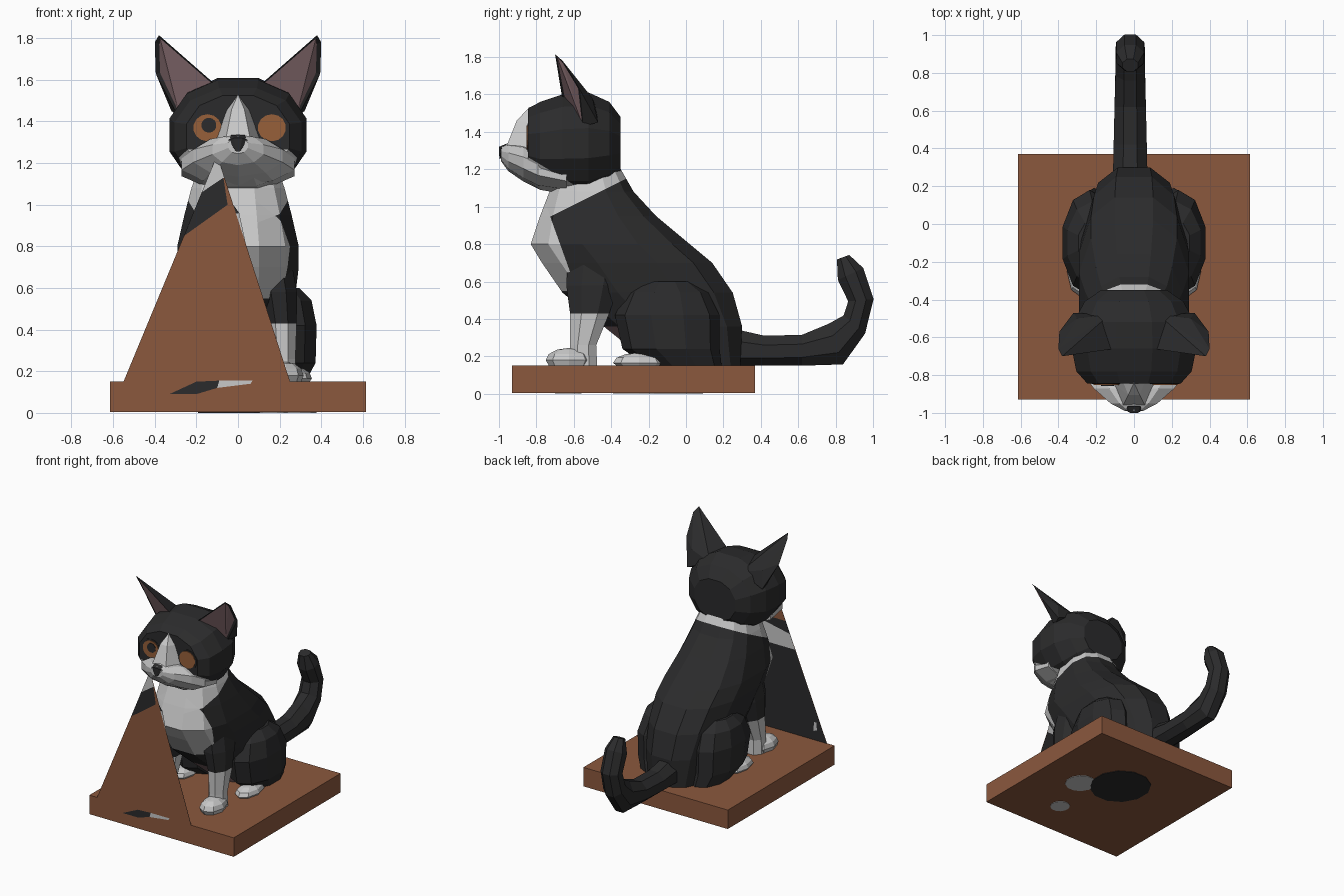
import bpy, bmesh, math
from mathutils import Vector

if "Cube" in bpy.data.objects:
    bpy.data.objects.remove(bpy.data.objects["Cube"])

FLOOR = 0.15


def material(name, rgb):
    m = bpy.data.materials.new(name)
    m.diffuse_color = (*rgb, 1)
    m.use_nodes = True
    m.node_tree.nodes["Principled BSDF"].inputs["Base Color"].default_value = m.diffuse_color
    return m


BLACK, WHITE, BROWN, ORANGE, PINK = range(5)
MATS = [material("black fur", (0.024, 0.024, 0.025)), material("white fur", (0.58, 0.58, 0.58)),
        material("brown wood", (0.26, 0.098, 0.048)), material("orange eye", (0.31, 0.115, 0.042)),
        material("pink skin", (0.29, 0.18, 0.195))]


def finish(name, bm, color, floor=False):
    """Colour faces by a constant or a rule on the face centre, and make an object."""
    if floor:
        for v in bm.verts:
            v.co.z = max(v.co.z, FLOOR)
    for f in bm.faces:
        f.material_index = color(f.calc_center_median()) if callable(color) else color
    return add(name, bm)


def add(name, bm):
    me = bpy.data.meshes.new(name)
    bm.to_mesh(me)
    bm.free()
    for m in MATS:
        me.materials.append(m)
    ob = bpy.data.objects.new(name, me)
    bpy.context.collection.objects.link(ob)
    return ob


def loft(name, rings, color, n=12, p=1.0, cuts=(), floor=False):
    """Rings (x, y, z, half width, half depth, angle of depth axis in the yz plane)."""
    bm = bmesh.new()
    rows = []
    pw = lambda t: math.copysign(abs(t) ** p, t)
    for x, y, z, rx, rv, a in rings:
        a = math.radians(a)
        row = []
        for i in range(n):
            t = 2 * math.pi * (i + 0.5) / n
            u, v = rx * pw(math.cos(t)), rv * pw(math.sin(t)) / pw(math.cos(math.pi / n) if n % 4 == 0 else 1)
            row.append(bm.verts.new((x + u, y + v * math.cos(a), z + v * math.sin(a))))
        rows.append(row)
    for r, q in zip(rows, rows[1:]):
        for i in range(n):
            j = (i + 1) % n
            bm.faces.new((r[i], r[j], q[j], q[i]))
    bm.faces.new(rows[0])
    bm.faces.new(rows[-1])
    for co, no in cuts:
        bmesh.ops.bisect_plane(bm, geom=bm.verts[:] + bm.edges[:] + bm.faces[:],
                               plane_co=co, plane_no=no)
    bmesh.ops.recalc_face_normals(bm, faces=bm.faces[:])
    return finish(name, bm, color, floor)


def blob(name, loc, radii, color, seg=10, rows=7, floor=False):
    bm = bmesh.new()
    bmesh.ops.create_uvsphere(bm, u_segments=seg, v_segments=rows, radius=1)
    for v in bm.verts:
        v.co = Vector(loc) + Vector([c * r for c, r in zip(v.co, radii)])
    return finish(name, bm, color, floor)


def disc(name, x, y, z, rx, rz, color):
    """Thin round plate facing the front."""
    return loft(name, [(x, y, z, rx, rz, 90), (x, y + 0.008, z, rx, rz, 90)], color, n=14)


def hull(points):
    bm = bmesh.new()
    for pt in points:
        bm.verts.new(pt)
    bmesh.ops.convex_hull(bm, input=bm.verts[:])
    bmesh.ops.recalc_face_normals(bm, faces=bm.faces[:])
    return bm


def sheet(name, y, polys):
    """Flat upright panel made of coloured polygons given as (x, z) points."""
    bm = bmesh.new()
    for color, pts in polys:
        bm.faces.new([bm.verts.new((x, y, z)) for x, z in pts]).material_index = color
    return add(name, bm)


# Wooden base
bm = bmesh.new()
bmesh.ops.create_cube(bm, size=1)
for v in bm.verts:
    v.co = (v.co.x * 1.23, v.co.y * 1.3 - 0.28, FLOOR if v.co.z > 0 else 0.004)
finish("base", bm, BROWN)

# Painted patches under the base and on its front
for x, y, r, c in [(0.02, -0.13, 0.22, BLACK), (0.27, -0.28, 0.11, WHITE), (0.17, -0.63, 0.07, WHITE)]:
    loft("under_patch", [(x, y, 0, r, r, 0), (x, y, 0.006, r, r, 0)], c)
sheet("front_patch", -0.933, [
    (BLACK, [(-0.33, 0.09), (-0.2, 0.09), (-0.1, 0.12), (-0.09, 0.155), (-0.2, 0.15)]),
    (WHITE, [(-0.1, 0.12), (0.06, 0.14), (0.07, 0.155), (-0.09, 0.155)])])

# Upright triangular panel: front and back skins
sheet("panel_front", -0.930, [
    (BROWN, [(-0.55, 0.15), (0.25, 0.15), (-0.065, 1.13), (-0.05, 1.0), (-0.26, 0.85)]),
    (BLACK, [(-0.26, 0.85), (-0.05, 1.0), (-0.07, 1.13), (-0.174, 1.06)]),
    (WHITE, [(-0.174, 1.06), (-0.065, 1.13), (-0.10, 1.24)])])
sheet("panel_back", -0.926, [
    (BLACK, [(0.25, 0.15), (-0.55, 0.15), (-0.28, 0.80), (0.04, 0.80)]),
    (WHITE, [(0.04, 0.80), (-0.28, 0.80), (-0.236, 0.91), (0.006, 0.96)]),
    (BLACK, [(0.006, 0.96), (-0.236, 0.91), (-0.199, 1.0), (-0.023, 1.0)]),
    (BROWN, [(-0.023, 1.0), (-0.199, 1.0), (-0.10, 1.24)])])
sheet("panel_spot", -0.922, [(WHITE, [(-0.44, 0.22), (-0.47, 0.23), (-0.465, 0.29), (-0.445, 0.29)])])


# Body with white collar, white chest and pink belly
def body_color(c):
    if c.z > 1.15 + 0.5 * (c.y + 0.32):
        return WHITE
    if c.z > 0.55 and c.y < -0.72 + (0.93 - c.z) * 0.36:
        return WHITE
    return PINK if c.z < 0.36 and c.y < -0.1 and abs(c.x) < 0.24 else BLACK


profile = [(0.15, -0.18, 0.29, 0.21), (0.36, -0.44, 0.30, 0.25), (0.54, -0.66, 0.25, 0.28),
           (0.70, -0.77, 0.14, 0.30), (0.80, -0.83, 0.02, 0.30), (0.95, -0.78, -0.16, 0.265),
           (1.08, -0.73, -0.28, 0.23), (1.22, -0.68, -0.36, 0.18)]
loft("body", [(0, (f + b) / 2, z, w, (b - f) / 2, 0) for z, f, b, w in profile], body_color, p=0.8,
     cuts=[((0, -0.32, 1.15), (0, -0.5, 1)), ((0, -0.72, 0.93), (0, 1, 0.36)), ((0, 0, 0.55), (0, 0, 1))])

# Head with white chin
loft("head", [(0, -0.35, 1.33, 0.18, 0.15, 90), (0, -0.41, 1.34, 0.27, 0.22, 90),
              (0, -0.52, 1.34, 0.33, 0.27, 90), (0, -0.66, 1.335, 0.34, 0.265, 90),
              (0, -0.78, 1.325, 0.315, 0.235, 90), (0, -0.845, 1.33, 0.255, 0.195, 90)],
     lambda c: WHITE if c.z < 1.25 - 0.6 * (c.y + 0.82) else BLACK, p=0.92,
     cuts=[((0, -0.82, 1.25), (0, 0.6, 1))])

# Muzzle, blaze and nose
loft("muzzle", [(0, -0.64, 1.165, 0.285, 0.09, 90), (0, -0.79, 1.20, 0.285, 0.105, 90),
                (0, -0.87, 1.235, 0.225, 0.10, 90), (0, -0.95, 1.265, 0.13, 0.075, 90),
                (0, -0.99, 1.285, 0.05, 0.04, 90)], WHITE, n=10)
bridge = [(0, -0.76, 1.56), (0, -0.84, 1.53)]
for s in (-1, 1):
    bridge += [(s * 0.03, -0.905, 1.46), (s * 0.065, -0.82, 1.45), (s * 0.05, -0.925, 1.37),
               (s * 0.085, -0.82, 1.33), (s * 0.06, -0.965, 1.31), (s * 0.12, -0.84, 1.28)]
finish("blaze", hull(bridge), WHITE)
finish("nose", hull([(s * x, y, z) for s in (-1, 1) for x, y, z in
                     [(0.032, -0.965, 1.335), (0.046, -0.985, 1.31), (0.02, -1.0, 1.32), (0.008, -0.998, 1.255),
                      (0.035, -0.94, 1.28)]]), BLACK)

for s in (-1, 1):
    # Ear: hull with the front face inset as pink skin
    ear = hull([(s * x, y, z) for x, y, z in
                [(0.38, -0.70, 1.815), (0.40, -0.66, 1.78), (0.10, -0.66, 1.57), (0.29, -0.55, 1.43),
                 (0.395, -0.57, 1.63), (0.32, -0.47, 1.45), (0.13, -0.48, 1.53), (0.30, -0.50, 1.58)]])
    front = min(ear.faces, key=lambda f: f.normal.y * f.calc_area())
    for f in ear.faces:
        f.material_index = BLACK
    flaps = [f for f in ear.faces if f is front or (f.normal.y < -0.4 and f.normal.x * s > 0.2)]
    bmesh.ops.inset_region(ear, faces=flaps, thickness=0.02, depth=-0.01)
    for f in flaps:
        f.material_index = PINK
    add("ear", ear)

    # Eye with dark rim
    ex = 0.155 * s + 0.008
    disc("eye_rim", ex, -0.848, 1.37, 0.08, 0.076, BLACK)
    disc("eye", ex, -0.853, 1.37, 0.068, 0.065, ORANGE)

    # Front leg and paw, white below the elbow
    loft("front_leg", [(s * 0.215, -0.55, 0.15, 0.07, 0.075, 0), (s * 0.215, -0.55, 0.26, 0.066, 0.07, 0),
                       (s * 0.21, -0.515, 0.43, 0.078, 0.105, 0), (s * 0.195, -0.50, 0.58, 0.095, 0.14, 0),
                       (s * 0.17, -0.48, 0.75, 0.09, 0.15, 0)],
         lambda c: WHITE if c.z < 0.43 else BLACK, n=8)
    blob("front_paw", (s * 0.23, -0.625, 0.18), (0.085, 0.125, 0.065), WHITE, 8, 6, True)

    # Haunch and hind paw
    loft("haunch", [(s * x, y, z, w, d, 0) for x, y, z, w, d in
                    [(0.21, -0.01, 0.15, 0.12, 0.20), (0.23, -0.08, 0.24, 0.15, 0.26),
                     (0.235, -0.10, 0.42, 0.15, 0.28), (0.22, -0.10, 0.54, 0.14, 0.22),
                     (0.20, -0.10, 0.60, 0.10, 0.13)]], BLACK, n=10)
    blob("hind_paw", (s * 0.275, -0.25, 0.165), (0.08, 0.14, 0.055), WHITE, 8, 6, True)

# Single pupil, on the left of the front view
disc("pupil", -0.14, -0.857, 1.382, 0.036, 0.036, BLACK)

# Curled tail resting on the base level
loft("tail", [(-0.02, 0.20, 0.24, 0.10, 0.12, 90), (-0.02, 0.42, 0.225, 0.095, 0.085, 90),
              (-0.02, 0.62, 0.23, 0.09, 0.085, 90), (-0.02, 0.80, 0.265, 0.085, 0.115, 110),
              (-0.02, 0.90, 0.37, 0.085, 0.075, 140), (-0.02, 0.935, 0.50, 0.08, 0.068, 185),
              (-0.02, 0.88, 0.64, 0.08, 0.075, 205), (-0.02, 0.84, 0.73, 0.045, 0.035, 200)],
     BLACK, n=8, floor=True)
